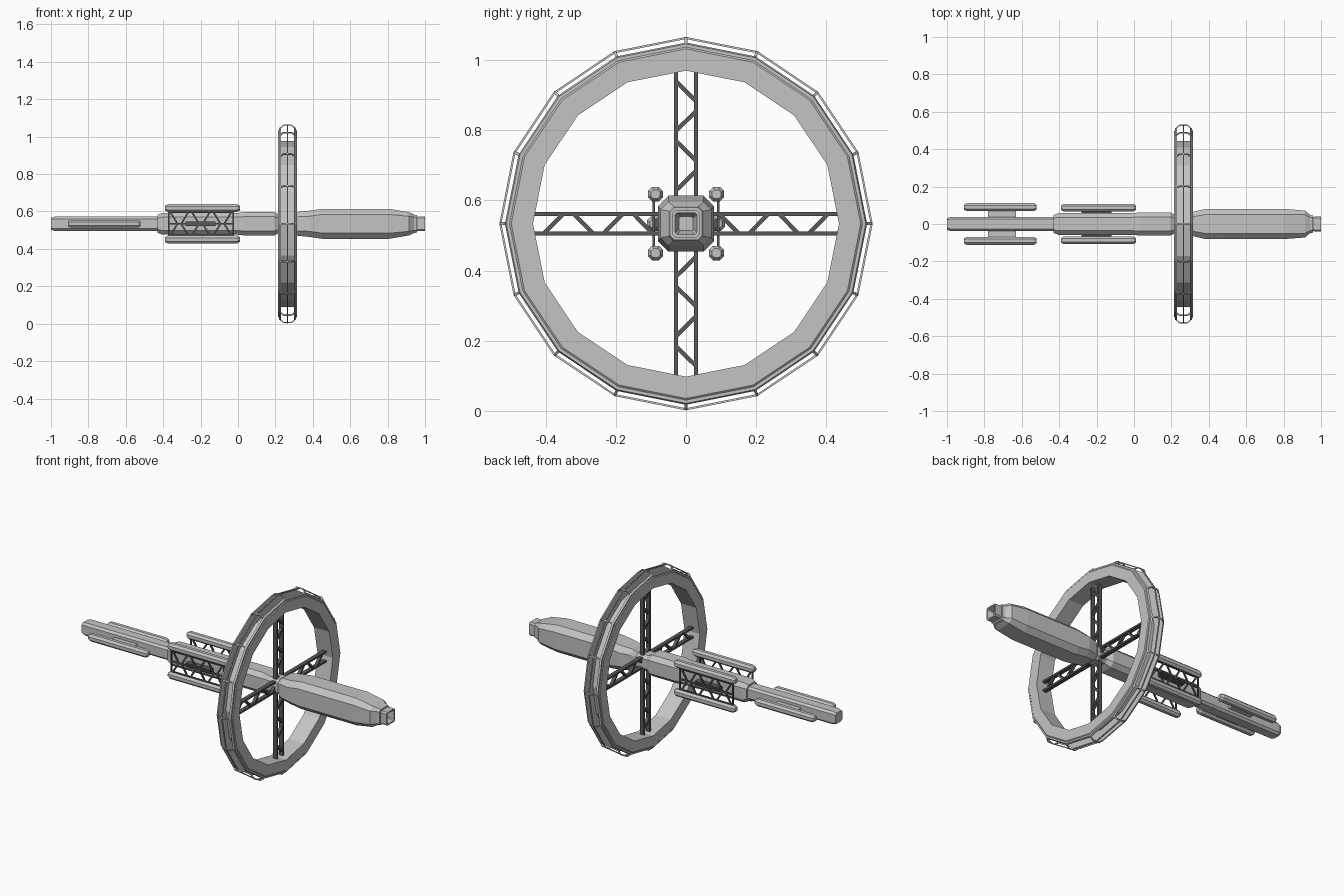
import bpy, bmesh
from math import sin, cos, pi
from mathutils import Vector

cube = bpy.data.objects.get("Cube")
if cube:
    bpy.data.objects.remove(cube)

CZ = 0.534     # height of the long axis
RX = 0.265     # position of the wheel along the axis
SIDES = 16


def material(name, value):
    m = bpy.data.materials.new(name)
    m.use_nodes = True
    m.diffuse_color = (value, value, value, 1)
    m.node_tree.nodes["Principled BSDF"].inputs["Base Color"].default_value = (value, value, value, 1)
    return m


LIGHT = material("light grey", 0.55)
DARK = material("dark grey", 0.1)


def finish(bm, name, mat):
    bmesh.ops.recalc_face_normals(bm, faces=bm.faces)
    me = bpy.data.meshes.new(name)
    bm.to_mesh(me)
    bm.free()
    me.materials.append(mat)
    ob = bpy.data.objects.new(name, me)
    bpy.context.collection.objects.link(ob)
    return ob


def loft(bm, rings, closed=False):
    """Skin a list of equal-length point rings; cap the ends unless closed."""
    rows = [[bm.verts.new(p) for p in ring] for ring in rings]
    n = len(rows[0])
    pairs = list(zip(rows, rows[1:])) + ([(rows[-1], rows[0])] if closed else [])
    for a, b in pairs:
        for i in range(n):
            j = (i + 1) % n
            bm.faces.new((a[i], a[j], b[j], b[i]))
    if not closed:
        bm.faces.new(rows[0])
        bm.faces.new(rows[-1])


def octagon(x, hy, hz, c, y=0, z=CZ):
    """Square section with cut corners, across the x axis."""
    pts = []
    for sy, sz in ((1, 1), (-1, 1), (-1, -1), (1, -1)):
        pair = [(sy * hy, sz * (hz - c)), (sy * (hy - c), sz * hz)]
        pts += pair if sy * sz > 0 else pair[::-1]
    return [Vector((x, y + a, z + b)) for a, b in pts]


def bar(bm, p, q, w, across, d):
    """Straight bar from p to q, w wide, d deep along the vector across."""
    p, q, across = Vector(p), Vector(q), Vector(across)
    side = (q - p).cross(across).normalized() * w / 2
    dep = across.normalized() * d / 2
    loft(bm, [[e + side + dep, e - side + dep, e - side - dep, e + side - dep] for e in (p, q)])


def box(name, lo, hi, mat):
    bm = bmesh.new()
    ring = [(lo[1], lo[2]), (hi[1], lo[2]), (hi[1], hi[2]), (lo[1], hi[2])]
    loft(bm, [[Vector((x, y, z)) for y, z in ring] for x in (lo[0], hi[0])])
    return finish(bm, name, mat)


# hull: sections (x, half width, half height, corner cut), ending in a hollow nozzle
def hull(name, sections):
    bm = bmesh.new()
    loft(bm, [octagon(*s) for s in sections])
    finish(bm, name, LIGHT)


hull("tail_boom", [(-1, .032, .032, .01), (-.98, .038, .038, .012), (-.42, .038, .038, .012)])
hull("mid_hull", [(-.43, .048, .048, .018), (-.405, .058, .058, .022), (0, .058, .058, .022),
                  (.03, .062, .062, .024), (.195, .062, .062, .024), (.225, .046, .046, .018),
                  (.3, .046, .046, .018)])
hull("fore_hull", [(.295, .046, .046, .018), (.32, .066, .064, .026), (.38, .08, .07, .03),
                   (.45, .08, .08, .03), (.81, .08, .08, .03), (.915, .072, .062, .022),
                   (.94, .05, .05, .014), (.957, .046, .046, .012)])
hull("nozzle", [(.95, .034, .034, .008), (.962, .039, .039, .008), (1, .039, .039, .008),
                (1, .031, .031, .006), (.965, .02, .02, .004)])


# wheel: hollow channel, open on the outside
def rim_point(dx, r, k):
    a = 2 * pi * k / SIDES
    return Vector((RX + dx, r * sin(a), CZ + r * cos(a)))


def lathe(name, profile, mat):
    bm = bmesh.new()
    loft(bm, [[rim_point(dx, r, k) for dx, r in profile] for k in range(SIDES)], closed=True)
    finish(bm, name, mat)


half = [(.05, .436), (.05, .498), (.046, .503), (.046, .512), (.036, .516), (.034, .505), (.034, .444)]
lathe("wheel_channel", half + [(-x, r) for x, r in reversed(half)], LIGHT)

# window frame round the outside of the wheel
lathe("frame_centre_ring", [(-.003, .526), (.003, .526), (.003, .532), (-.003, .532)], LIGHT)
bm = bmesh.new()
arch = [(-.038, .513), (-.022, .528), (.022, .528), (.038, .513)]
for k in range(SIDES):
    tangent = rim_point(0, 1, k + SIDES / 4) - rim_point(0, 0, k)
    for a, b in zip(arch, arch[1:]):
        bar(bm, rim_point(*a, k), rim_point(*b, k), .006, tangent, .008)
finish(bm, "frame_ribs", LIGHT)

# spokes: flat lattice arms with alternating diagonals
AXIS = Vector((1, 0, 0))
for name, quarter in (("top", 0), ("left", 1), ("bottom", 2), ("right", 3)):
    a = quarter * pi / 2
    out, side = Vector((0, sin(a), cos(a))), Vector((0, cos(a), -sin(a)))
    hub = Vector((RX, 0, CZ))

    def at(r, s):
        return hub + out * r + side * s

    bm = bmesh.new()
    for s in (-1, 1):
        bar(bm, at(.03, s * .028), at(.434, s * .028), .011, AXIS, .024)
    for i in range(5):
        s = 1 if i % 2 else -1
        r = .405 - i * .085
        bar(bm, at(r, s * .028), at(r - .055, -s * .028), .012, AXIS, .018)
    finish(bm, name + "_spoke", DARK)


# cylindrical pods with tapered ends
def pod(name, x0, x1, y, z, r):
    bm = bmesh.new()
    cut = r * .55
    loft(bm, [octagon(x, r * k, r * k, cut * k, y, z)
              for x, k in ((x0, .6), (x0 + .015, 1), (x1 - .015, 1), (x1, .6))])
    finish(bm, name, LIGHT)


for sname, s in (("back", 1), ("front", -1)):
    # long pods beside the boom
    pod(sname + "_boom_pod", -.91, -.52, s * .09, CZ, .021)
    y = sorted((s * .03, s * .085))
    box(sname + "_boom_pylon", (-.78, y[0], CZ - .01), (-.63, y[1], CZ + .01), LIGHT)

    # cargo bay pods above and below a lattice panel
    for vname, v in (("upper", 1), ("lower", -1)):
        pod(sname + "_" + vname + "_bay_pod", -.39, .01, s * .087, CZ + v * .084, .021)
    y = sorted((s * .05, s * .09))
    box(sname + "_bay_mount", (-.28, y[0], CZ - .012), (-.12, y[1], CZ + .012), DARK)

    bm = bmesh.new()
    depth, py = Vector((0, 1, 0)), s * .092
    for dz in (-.062, 0, .062):
        bar(bm, (-.375, py, CZ + dz), (-.022, py, CZ + dz), .009, depth, .008)
    for x in (-.371, -.026):
        bar(bm, (x, py, CZ - .066), (x, py, CZ + .066), .008, depth, .008)
    step = .345 / 6
    for v in (-1, 1):
        for i in range(6):
            x = -.371 + i * step
            lean = (0, .062) if i % 2 else (.062, 0)
            bar(bm, (x + .01, py, CZ + v * lean[0]), (x + step - .01, py, CZ + v * lean[1]),
                .009, depth, .007)
    finish(bm, sname + "_bay_lattice", DARK)
